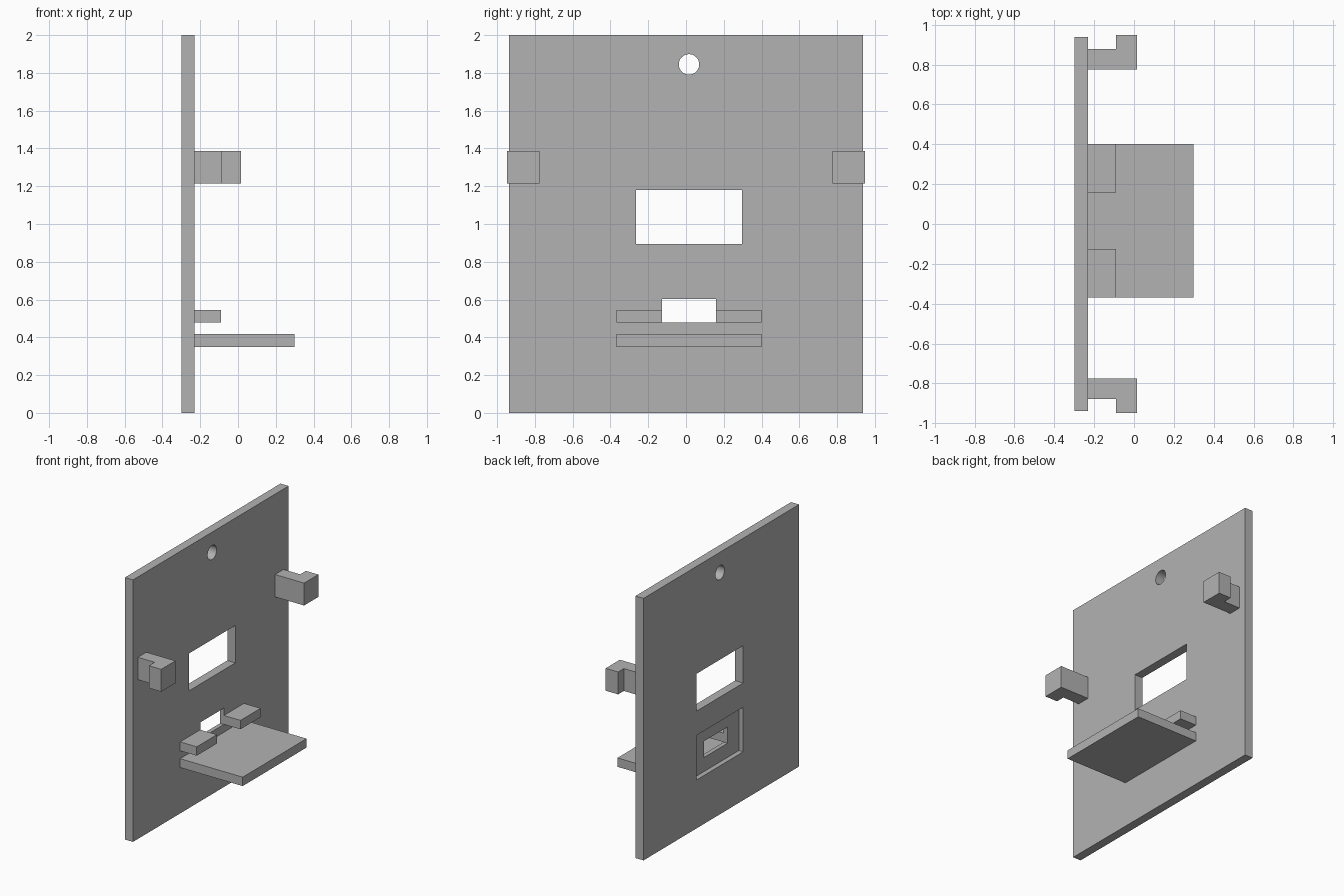
import bpy, bmesh
from math import pi
from mathutils import Vector

cube = bpy.data.objects.get("Cube")
if cube:
    bpy.data.objects.remove(cube, do_unlink=True)

# Single grey material
GREY = (0.45, 0.45, 0.45, 1.0)
grey = bpy.data.materials.new("plain grey")
grey.use_nodes = True
grey.diffuse_color = GREY
for node in grey.node_tree.nodes:
    if node.type == 'BSDF_PRINCIPLED':
        node.inputs["Base Color"].default_value = GREY


def add_object(name, bm):
    bmesh.ops.recalc_face_normals(bm, faces=bm.faces)
    mesh = bpy.data.meshes.new(name)
    bm.to_mesh(mesh)
    bm.free()
    mesh.materials.append(grey)
    obj = bpy.data.objects.new(name, mesh)
    bpy.context.collection.objects.link(obj)
    return obj


def box(name, x, y, z):
    """Box from (min, max) ranges along each axis."""
    bm = bmesh.new()
    bmesh.ops.create_cube(bm, size=1)
    spans = (x, y, z)
    for v in bm.verts:
        v.co = Vector([(a + b) / 2 + c * (b - a) for (a, b), c in zip(spans, v.co)])
    return add_object(name, bm)


def prism(name, outline, z):
    """Extrude an xy outline between two heights."""
    bm = bmesh.new()
    face = bm.faces.new([bm.verts.new((x, y, z[0])) for x, y in outline])
    new = bmesh.ops.extrude_face_region(bm, geom=[face])["geom"]
    bmesh.ops.translate(bm, vec=(0, 0, z[1] - z[0]),
                        verts=[g for g in new if isinstance(g, bmesh.types.BMVert)])
    return add_object(name, bm)


BACK, FRONT = -0.298, -0.23      # panel faces along x
MID = 0.016                      # centre of the openings along y
THROUGH = (BACK - 0.1, FRONT + 0.1)


def centred(width):
    return (MID - width / 2, MID + width / 2)


# Upright panel
panel = box("back_panel", (BACK, FRONT), (-0.938, 0.938), (0, 2))

# Openings: window, rear pocket, slot and round hanging hole
bpy.ops.mesh.primitive_cylinder_add(vertices=48, radius=0.054, depth=0.4,
                                    location=(BACK, MID, 1.845), rotation=(0, pi / 2, 0))
hole = bpy.context.object
hole.name = "hanging_hole_cutter"
hole.data.materials.append(grey)
cutters = [
    hole,
    box("window_cutter", THROUGH, centred(0.56), (0.895, 1.18)),
    box("pocket_cutter", (BACK - 0.1, BACK + 0.036), centred(0.56), (0.37, 0.71)),
    box("slot_cutter", THROUGH, centred(0.285), (0.478, 0.602)),
]
bpy.context.view_layer.objects.active = panel
for cutter in cutters:
    cutter.hide_render = True
    mod = panel.modifiers.new(cutter.name, 'BOOLEAN')
    mod.operation = 'DIFFERENCE'
    mod.solver = 'EXACT'
    mod.object = cutter
    bpy.ops.object.modifier_apply(modifier=mod.name)
for cutter in cutters:
    bpy.data.objects.remove(cutter, do_unlink=True)

# Smooth the round hole only
bpy.ops.object.select_all(action='DESELECT')
panel.select_set(True)
bpy.ops.object.shade_smooth_by_angle(angle=pi / 6)

# Shelf and the two tabs above it
box("shelf", (FRONT, 0.298), centred(0.77), (0.35, 0.418))
shelf_min, shelf_max = centred(0.77)
slot_min, slot_max = centred(0.285)
box("right_shelf_tab", (FRONT, -0.09), (shelf_min, slot_min), (0.478, 0.546))
box("left_shelf_tab", (FRONT, -0.09), (slot_max, shelf_max), (0.478, 0.546))

# Outward-turned hooks near both side edges
hook = [(FRONT, 0.776), (0.015, 0.776), (0.015, 0.947),
        (-0.09, 0.947), (-0.09, 0.878), (FRONT, 0.878)]
for side, sign in (("near", -1), ("far", 1)):
    prism(side + "_hook", [(x, sign * y) for x, y in hook], (1.215, 1.386))
